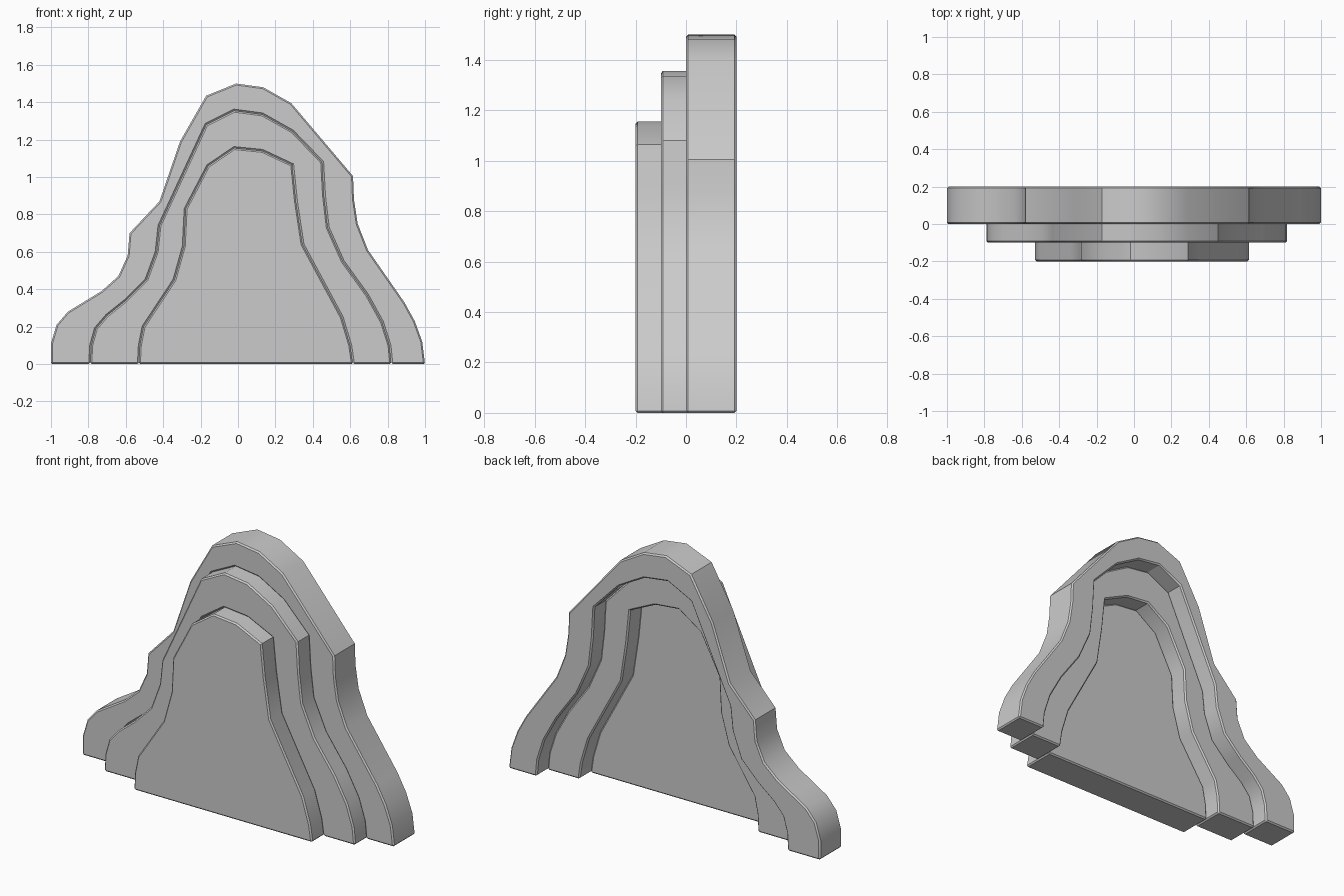
import bpy, bmesh, math

if "Cube" in bpy.data.objects:
    bpy.data.objects.remove(bpy.data.objects["Cube"])

# Outlines in x, z, running from the left foot over the peak to the right foot
OUTER = [(-1, 0), (-1, .11), (-.97, .21), (-.91, .28), (-.82, .335), (-.73, .39),
         (-.64, .47), (-.59, .58), (-.58, .70), (-.42, .87), (-.31, 1.19), (-.17, 1.435),
         (-.01, 1.5), (.135, 1.48), (.285, 1.395), (.615, 1.005), (.62, .88), (.64, .75),
         (.695, .61), (.89, .33), (.945, .23), (.985, .12), (1, 0)]
MIDDLE = [(-.79, 0), (-.785, .10), (-.76, .19), (-.70, .26), (-.60, .34), (-.49, .45),
          (-.435, .60), (-.42, .74), (-.17, 1.28), (-.02, 1.355), (.13, 1.335), (.29, 1.245),
          (.45, 1.08), (.46, .90), (.48, .73), (.56, .55), (.69, .37), (.77, .225),
          (.81, .10), (.82, 0)]
INNER = [(-.53, 0), (-.525, .10), (-.505, .20), (-.34, .45), (-.29, .63), (-.28, .83),
         (-.16, 1.06), (-.02, 1.155), (.13, 1.14), (.29, 1.065), (.31, .87), (.345, .64),
         (.555, .25), (.60, .10), (.615, 0)]


def slab(name, outline, front, depth=0.2, bevel=0.008):
    """Extrude an x-z outline along y and chamfer its sharp edges."""
    bm = bmesh.new()
    face = bm.faces.new([bm.verts.new((x, front, z)) for x, z in outline])
    ext = bmesh.ops.extrude_face_region(bm, geom=[face], use_keep_orig=True)
    moved = [g for g in ext["geom"] if isinstance(g, bmesh.types.BMVert)]
    bmesh.ops.translate(bm, verts=moved, vec=(0, depth, 0))
    bmesh.ops.recalc_face_normals(bm, faces=bm.faces[:])
    sharp = [e for e in bm.edges if e.calc_face_angle(0) > math.radians(65)]
    bmesh.ops.bevel(bm, geom=sharp, offset=bevel, segments=1,
                    affect='EDGES', clamp_overlap=True)
    mesh = bpy.data.meshes.new(name)
    bm.to_mesh(mesh)
    bm.free()
    obj = bpy.data.objects.new(name, mesh)
    bpy.context.collection.objects.link(obj)
    bpy.ops.object.select_all(action='DESELECT')
    obj.select_set(True)
    bpy.context.view_layer.objects.active = obj
    bpy.ops.object.shade_smooth_by_angle(angle=math.radians(30))
    return obj


# Two nested arches and a solid front plate, each stepping forward by 0.1
slab("outer_arch", OUTER + MIDDLE[::-1], 0.0)
slab("middle_arch", MIDDLE + INNER[::-1], -0.1)
slab("inner_plate", INNER, -0.2)
